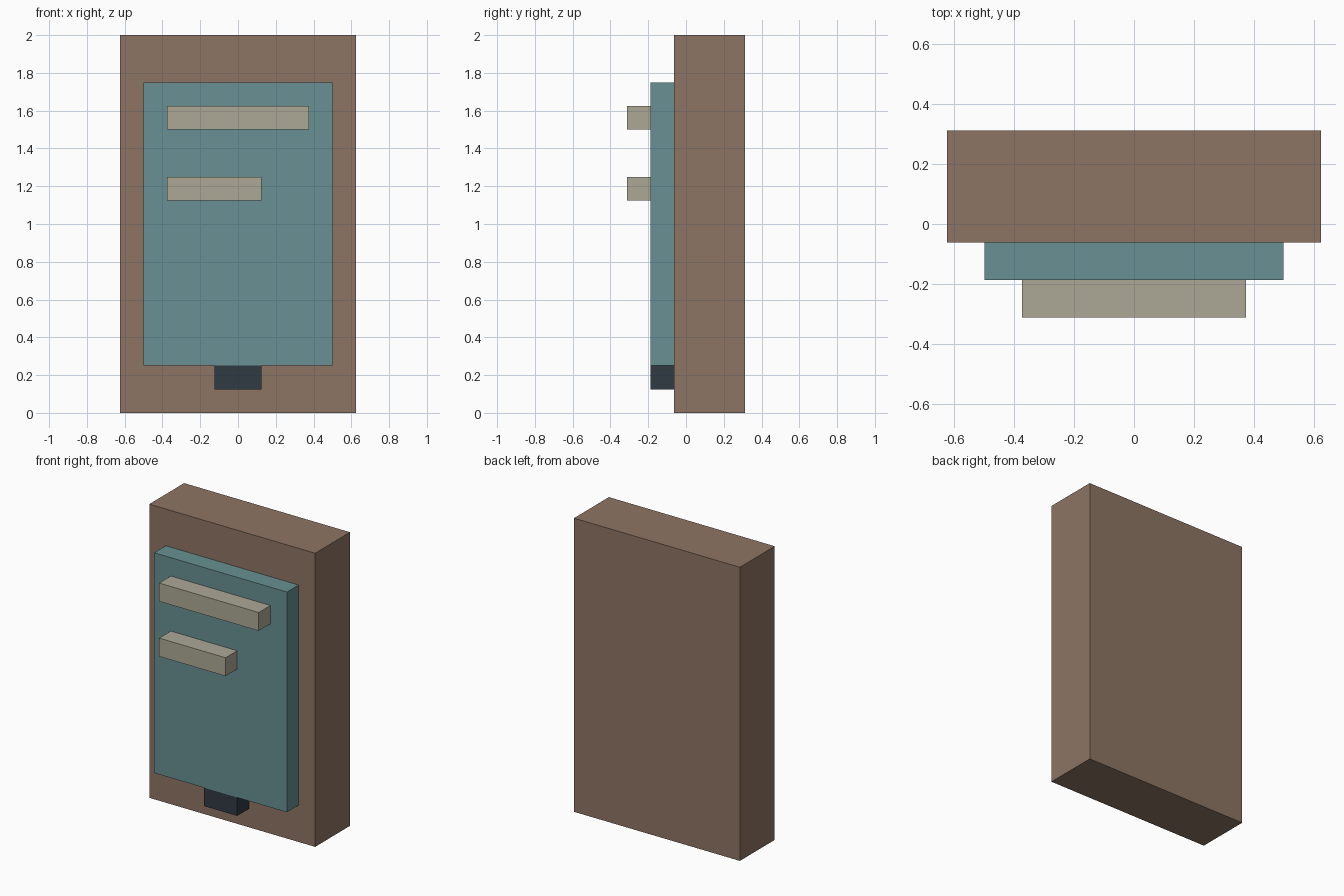
import bpy

if "Cube" in bpy.data.objects:
    bpy.data.objects.remove(bpy.data.objects["Cube"])


def material(name, rgb):
    # 8-bit sRGB to linear viewport colour
    mat = bpy.data.materials.new(name)
    mat.diffuse_color = [((c / 255 + 0.055) / 1.055) ** 2.4 for c in rgb] + [1.0]
    mat.use_nodes = True
    mat.node_tree.nodes["Principled BSDF"].inputs["Base Color"].default_value = mat.diffuse_color
    return mat


def box(name, x, y, z, mat):
    # Box from its (min, max) extents on each axis
    spans = (x, y, z)
    bpy.ops.mesh.primitive_cube_add(size=1, location=[(a + b) / 2 for a, b in spans])
    obj = bpy.context.object
    obj.name = name
    obj.scale = [b - a for a, b in spans]
    bpy.ops.object.transform_apply(location=False, rotation=False, scale=True)
    obj.data.materials.append(mat)
    return obj


brown = material("casing_brown", (141, 117, 100))
teal = material("screen_teal", (104, 144, 147))
beige = material("line_beige", (173, 168, 150))
dark = material("button_dark", (48, 58, 68))

# Stepped depth layers, back to front
BACK, CASE_FRONT, SCREEN_FRONT, LINE_FRONT = 0.3125, -0.0625, -0.1875, -0.3125

# Casing, with the raised screen and the button under it
box("casing", (-0.625, 0.625), (CASE_FRONT, BACK), (0, 2), brown)
box("screen", (-0.5, 0.5), (SCREEN_FRONT, CASE_FRONT), (0.25, 1.75), teal)
box("button", (-0.125, 0.125), (SCREEN_FRONT, CASE_FRONT), (0.125, 0.25), dark)

# Raised bars on the screen, left-aligned
for name, right, bottom in (("upper_bar", 0.375, 1.5), ("lower_bar", 0.125, 1.125)):
    box(name, (-0.375, right), (LINE_FRONT, SCREEN_FRONT), (bottom, bottom + 0.125), beige)
